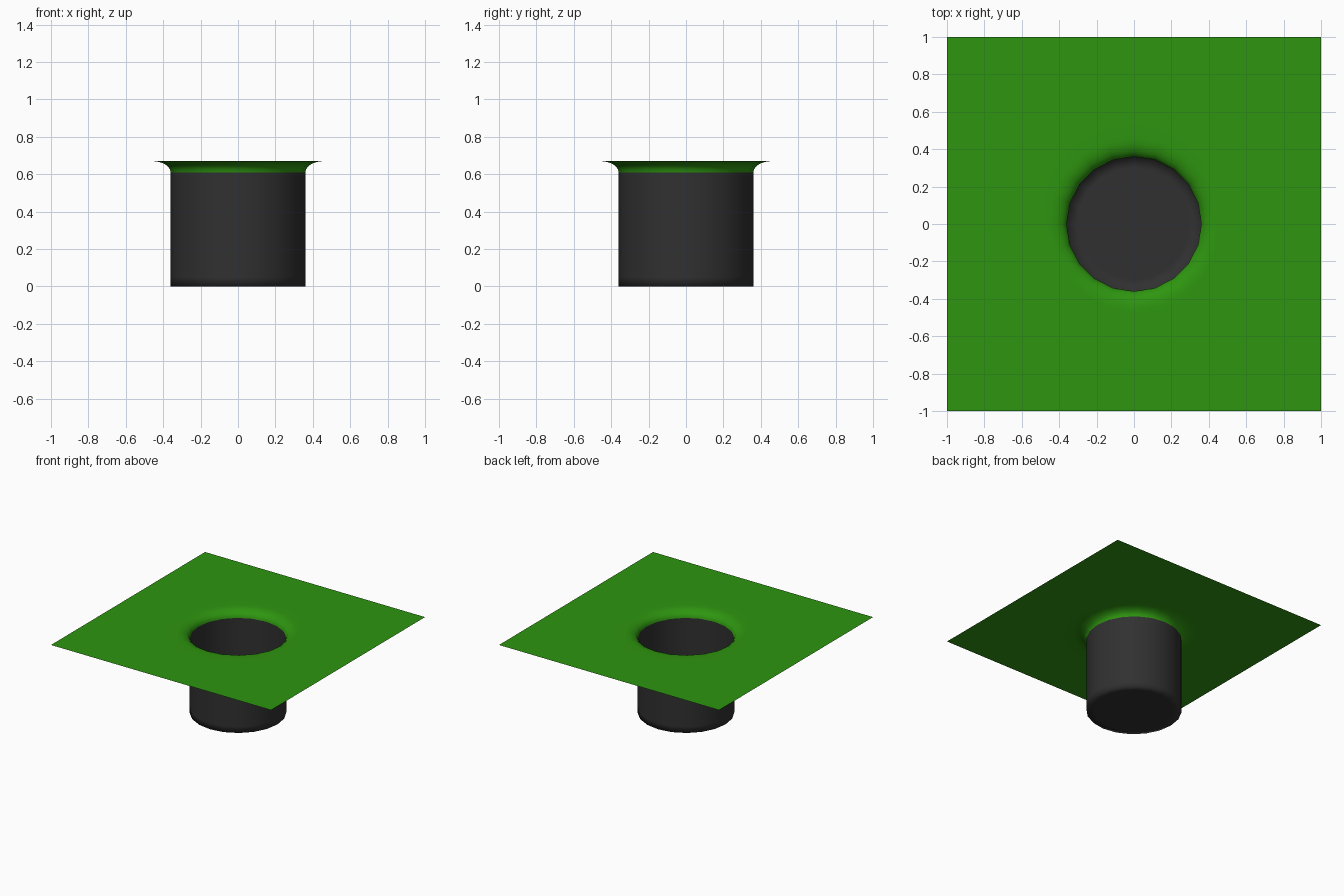
import bpy, bmesh, math

if "Cube" in bpy.data.objects:
    bpy.data.objects.remove(bpy.data.objects["Cube"])

SIDES = 20
TOP, LIP, R = 0.67, 0.61, 0.36


def ring(bm, r, z):
    return [bm.verts.new((r * math.cos(2 * math.pi * i / SIDES),
                          r * math.sin(2 * math.pi * i / SIDES), z)) for i in range(SIDES)]


def lathe(bm, profile):
    # rings go from outside/top to inside/bottom, normals face up and inward
    rings = [ring(bm, r, z) for r, z in profile]
    for a, b in zip(rings, rings[1:]):
        for i in range(SIDES):
            j = (i + 1) % SIDES
            bm.faces.new((a[i], a[j], b[j], b[i]))
    return rings


def finish(bm, name, color):
    for f in bm.faces:
        f.smooth = True
    mesh = bpy.data.meshes.new(name)
    bm.to_mesh(mesh)
    bm.free()
    mat = bpy.data.materials.new(name + "_material")
    mat.diffuse_color = color
    mat.use_nodes = True
    mat.node_tree.nodes["Principled BSDF"].inputs["Base Color"].default_value = mat.diffuse_color
    mesh.materials.append(mat)
    bpy.context.collection.objects.link(bpy.data.objects.new(name, mesh))


# square green with a rounded lip rolling down into the hole
bm = bmesh.new()
profile = [(0.56, TOP)]
for k in range(7):
    a = math.pi / 2 * k / 6
    profile.append((R + 0.10 * (1 - math.sin(a)), LIP + (TOP - LIP) * math.cos(a)))
rings = lathe(bm, profile)
corners = [bm.verts.new((x, y, TOP)) for x, y in ((-1, -1), (1, -1), (1, 1), (-1, 1))]
edges = [bm.edges.new((corners[i], corners[(i + 1) % 4])) for i in range(4)]
outer = rings[0]
edges += [bm.edges.get((outer[i], outer[(i + 1) % SIDES])) for i in range(SIDES)]
bmesh.ops.triangle_fill(bm, use_beauty=True, edges=edges, normal=(0, 0, 1))
for f in bm.faces:
    f.normal_update()
    if f.normal.z < -0.01:
        f.normal_flip()
finish(bm, "green_surface", (0.027, 0.30, 0.005, 1))

# dark open cup below the lip, with a closed floor
bm = bmesh.new()
rings = lathe(bm, [(R, LIP), (R, 0.05), (R, 0.0), (0.30, 0.0)])
bm.faces.new(rings[-1])
finish(bm, "hole_cup", (0.03, 0.03, 0.03, 1))
